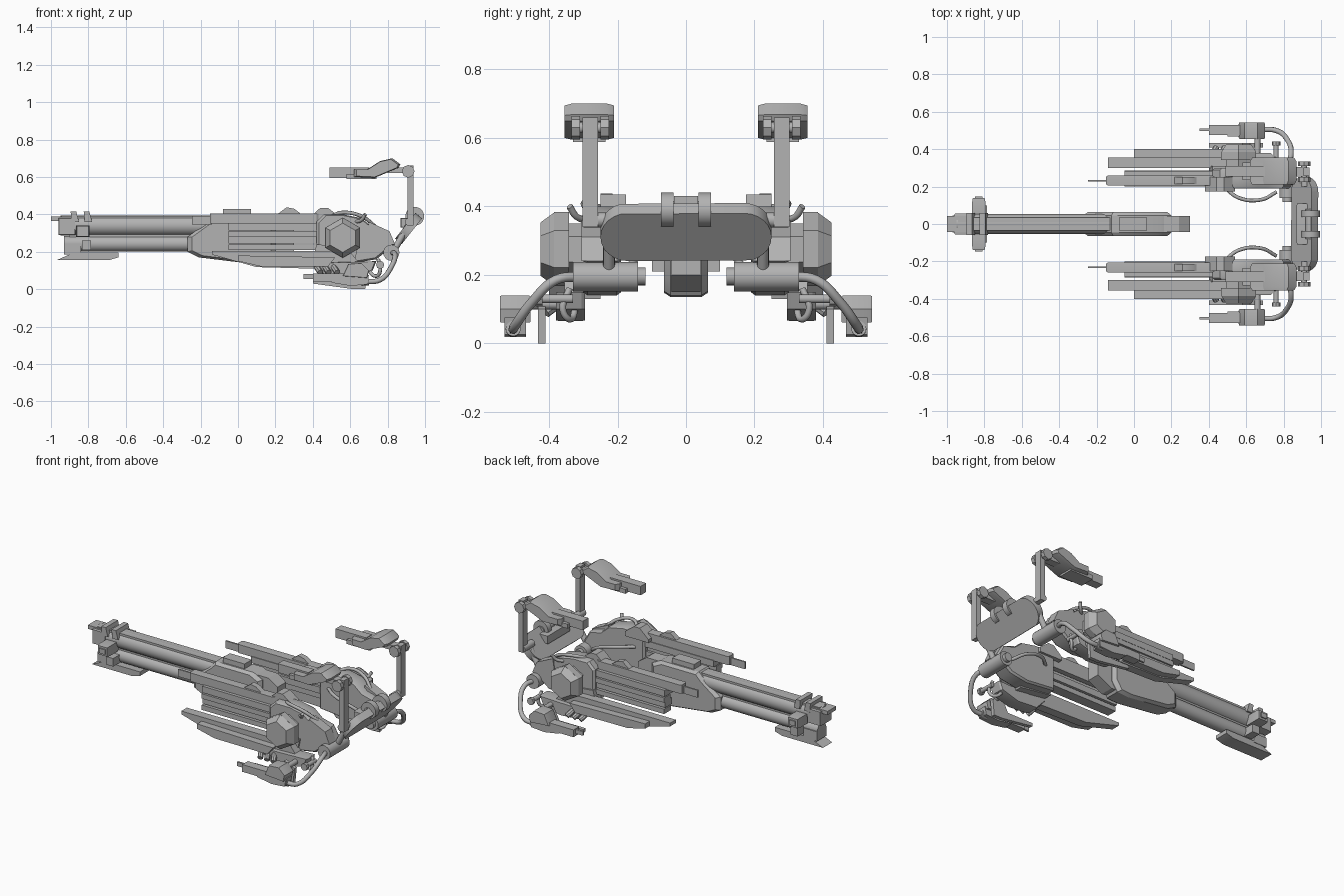
import bpy, bmesh, math
from mathutils import Vector

if "Cube" in bpy.data.objects:
    bpy.data.objects.remove(bpy.data.objects["Cube"])

gray = bpy.data.materials.new("gunmetal grey")
gray.diffuse_color = (0.45, 0.45, 0.45, 1)
gray.use_nodes = True
gray.node_tree.nodes["Principled BSDF"].inputs["Base Color"].default_value = gray.diffuse_color


def finish(name, bm):
    bmesh.ops.recalc_face_normals(bm, faces=bm.faces)
    me = bpy.data.meshes.new(name)
    bm.to_mesh(me)
    bm.free()
    me.materials.append(gray)
    ob = bpy.data.objects.new(name, me)
    bpy.context.collection.objects.link(ob)
    return ob


def prism(name, pts, y0, y1, ch=0.0):
    """Side profile (x, z) extruded from y0 to y1, caps narrowed by ch."""
    bm = bmesh.new()
    cx = sum(p[0] for p in pts) / len(pts)
    cz = sum(p[1] for p in pts) / len(pts)
    d = min(ch, abs(y1 - y0) * 0.3) * (1 if y1 > y0 else -1)
    k = 1 - ch * 5
    levels = [(y0, k), (y0 + d, 1), (y1 - d, 1), (y1, k)] if ch else [(y0, 1), (y1, 1)]
    rings = [[bm.verts.new((cx + (x - cx) * s, y, cz + (z - cz) * s)) for x, z in pts]
             for y, s in levels]
    n = len(pts)
    for a, b in zip(rings, rings[1:]):
        for i in range(n):
            bm.faces.new((a[i], a[(i + 1) % n], b[(i + 1) % n], b[i]))
    bm.faces.new(rings[0])
    bm.faces.new(rings[-1])
    return finish(name, bm)


def box(name, x0, x1, y0, y1, z0, z1, ch=0.0):
    return prism(name, [(x0, z0), (x1, z0), (x1, z1), (x0, z1)], y0, y1, ch)


def rod(name, a, b, r, n=16, r2=None):
    a, b = Vector(a), Vector(b)
    bm = bmesh.new()
    bmesh.ops.create_cone(bm, cap_ends=True, segments=n, radius1=r,
                          radius2=r if r2 is None else r2, depth=(b - a).length)
    q = (b - a).to_track_quat('Z', 'Y').to_matrix().to_4x4()
    q.translation = (a + b) / 2
    bmesh.ops.transform(bm, matrix=q, verts=bm.verts)
    return finish(name, bm)


def hose(name, pts, r):
    cu = bpy.data.curves.new(name, 'CURVE')
    cu.dimensions = '3D'
    cu.bevel_depth, cu.bevel_resolution, cu.resolution_u = r, 2, 6
    cu.use_fill_caps = True
    sp = cu.splines.new('BEZIER')
    sp.bezier_points.add(len(pts) - 1)
    for bp, p in zip(sp.bezier_points, pts):
        bp.co = p
        bp.handle_left_type = bp.handle_right_type = 'AUTO'
    cu.materials.append(gray)
    ob = bpy.data.objects.new(name, cu)
    bpy.context.collection.objects.link(ob)


# Central cannon: receiver, rear block, barrels
prism("cannon_receiver", [(-.27, .28), (-.27, .2), (-.21, .17), (.08, .135), (.16, .14),
                          (.2, .2), (.2, .37), (.14, .4), (-.12, .4), (-.16, .36)], -.065, .065, .02)
prism("cannon_rear", [(.1, .16), (.2, .15), (.3, .2), (.3, .35), (.24, .39), (.1, .39)], -.042, .042)
box("top_sight", -.08, .07, -.035, .035, .39, .43)
rod("upper_barrel", (-.95, 0, .34), (-.12, 0, .34), .053, 24)
box("upper_barrel_spine", -.94, -.12, -.035, .035, .36, .392)
rod("lower_barrel", (-.93, 0, .243), (-.25, 0, .243), .042, 24)
box("barrel_web", -.9, -.2, -.02, .02, .24, .34)
box("muzzle_top_plate", -1, -.86, -.042, .042, .365, .388)
box("muzzle_collar", -.96, -.87, -.057, .057, .29, .38, .01)
box("lower_muzzle_collar", -.93, -.84, -.048, .048, .185, .245)
prism("muzzle_bottom_plate", [(-.97, .155), (-.69, .155), (-.64, .17), (-.64, .195), (-.88, .195)], -.045, .045)
for x in (-.89, -.82):
    prism("muzzle_fin", [(x, .36), (x + .04, .36), (x + .025, .415), (x - .005, .415)], -.06, .06)
for s in (-1, 1):
    box("muzzle_lug", -.865, -.795, s * .03, s * .14, .28, .34, .02)
    box("muzzle_lug_cap", -.85, -.81, s * .13, s * .147, .295, .325)
    box("lower_muzzle_lug", -.835, -.785, s * .03, s * .1, .21, .26)

# Tilted back panel with rounded ends, plus its rings
bm = bmesh.new()
vs = []
for off in (0, 1):
    ring = []
    for i in range(24):
        a = 2 * math.pi * i / 24
        u = .085 * math.sin(a)
        y = .08 * math.cos(a) + (.17 if math.cos(a) >= 0 else -.17)
        ring.append(bm.verts.new((.93 + .65 * u - off * .035, y, .31 + .82 * u + off * .03)))
    vs.append(ring)
for i in range(24):
    j = (i + 1) % 24
    bm.faces.new((vs[0][i], vs[0][j], vs[1][j], vs[1][i]))
bm.faces.new(vs[0])
bm.faces.new(vs[1])
finish("back_panel", bm)
box("panel_bridge", .87, .93, -.11, .11, .33, .38, .01)
rod("panel_axle", (.94, -.08, .385), (.94, .08, .385), .022)

for s in (-1, 1):
    def Y(*ys):
        return [s * y for y in ys]

    rod("panel_ring", (.945, s * .037, .39), (.945, s * .073, .39), .05, 20)

    # Mast and raised arm pod
    box("mast", .905, .937, *Y(.257, .302), .34, .66)
    rod("mast_foot", (.915, s * .2, .36), (.915, s * .3, .36), .022)
    rod("mast_lower_link", (.91, s * .225, .34), (.83, s * .225, .2), .017)
    for y in (.225, .31):
        rod("mast_head", (.91, s * y, .63), (.91, s * (y + .025), .63), .034, 8)
    rod("mast_pin", (.91, s * .23, .63), (.91, s * .33, .63), .016)
    box("pod_arm", .8, .9, *Y(.255, .305), .62, .65)
    prism("raised_pod", [(.62, .6), (.73, .595), (.86, .65), (.868, .668), (.825, .7),
                         (.76, .685), (.69, .64), (.62, .64)], *Y(.21, .355), .02)
    box("raised_pod_rail", .49, .7, *Y(.255, .31), .595, .65)
    box("raised_pod_lower_rail", .58, .74, *Y(.235, .33), .588, .615)

    # Side body
    prism("side_body", [(.42, .16), (.62, .14), (.74, .16), (.84, .24), (.8, .31), (.72, .33),
                        (.66, .38), (.56, .4), (.46, .4), (.42, .36)], *Y(.19, .3), .012)
    prism("body_top_wedge", [(.38, .38), (.44, .435), (.48, .435), (.54, .39), (.54, .36), (.38, .36)],
          *Y(.175, .25))
    prism("body_rear_plate", [(.68, .24), (.84, .24), (.81, .31), (.7, .36)], *Y(.24, .305))
    rod("hex_hub", (.56, s * .29, .275), (.56, s * .35, .275), .075, 6)
    rod("hex_cap", (.56, s * .342, .275), (.56, s * .385, .275), .108, 6)
    rod("hex_cap_face", (.56, s * .384, .275), (.56, s * .425, .275), .108, 6, .078)
    rod("cross_cylinder", (.82, s * .14, .195), (.82, s * .33, .195), .043, 20)
    rod("cross_cylinder_end", (.82, s * .118, .195), (.82, s * .15, .195), .026, 16)

    # Long guns and rails
    box("top_gun", -.15, .43, *Y(.205, .26), .35, .405, .008)
    box("top_gun_tip", -.245, -.14, *Y(.226, .236), .345, .39)
    prism("top_gun_sight", [(.21, .4), (.26, .438), (.3, .43), (.34, .4)], *Y(.215, .25))
    box("top_gun_carrier", -.05, .5, *Y(.2, .28), .315, .355)
    box("upper_rail", -.05, .45, *Y(.225, .285), .28, .31)
    box("middle_rail", -.05, .46, *Y(.21, .275), .245, .285)
    box("lower_rail", -.05, .46, *Y(.22, .285), .21, .24)

    # Long low blade and its outer ledge
    prism("lower_blade", [(-.14, .205), (-.14, .185), (.1, .118), (.58, .105), (.64, .15), (.6, .2), (.45, .205)],
          *Y(.3, .355))
    prism("blade_ledge", [(0, .18), (0, .15), (.12, .122), (.48, .12), (.52, .17)], *Y(.35, .4))
    prism("blade_strut", [(.4, .16), (.62, .13), (.64, .22), (.42, .24)], *Y(.25, .31))
    prism("under_block", [(.4, .14), (.46, .075), (.6, .065), (.72, .1), (.74, .15)], *Y(.295, .38), .01)
    for i in range(3):
        rod("vent_peg", (.42 + i * .045, s * .37, .12), (.44 + i * .045, s * .41, .09), .016, 8)

    # Low outer pod
    prism("outer_pod", [(.56, .07), (.69, .06), (.7, .1), (.66, .14), (.59, .135)], *Y(.455, .543), .008)
    prism("outer_pod_keel", [(.5, .035), (.6, .018), (.69, .025), (.7, .075), (.5, .08)], *Y(.468, .53))
    box("outer_pod_rail", .4, .62, *Y(.475, .53), .04, .085)
    box("outer_pod_tip", .35, .42, *Y(.498, .51), .055, .08)
    prism("outer_pod_fin", [(.4, .03), (.62, 0), (.68, 0), (.69, .1), (.62, .13), (.58, .05),
                            (.4, .05)], *Y(.41, .433))
    rod("outer_pod_axle", (.66, s * .34, .115), (.66, s * .46, .115), .016)

    # Hoses
    hose("supply_hose", [(.82, s * .3, .195), (.84, s * .38, .185), (.82, s * .45, .12),
                         (.76, s * .5, .05), (.67, s * .505, .04)], .014)
    rod("hose_fitting", (.7, s * .505, .043), (.66, s * .505, .04), .022)
    hose("inner_hose", [(.48, s * .2, .3), (.56, s * .14, .3), (.68, s * .13, .27), (.76, s * .17, .22)], .01)
    hose("top_hose", [(.5, s * .24, .39), (.56, s * .29, .41), (.66, s * .29, .39), (.74, s * .25, .33)], .01)
    hose("side_horn", [(.62, s * .28, .36), (.66, s * .32, .37), (.68, s * .34, .4)], .01)
    hose("lower_hose", [(.68, s * .32, .12), (.74, s * .34, .07), (.76, s * .36, .1), (.75, s * .34, .16)], .01)
    rod("rear_link", (.76, s * .33, .13), (.76, s * .43, .13), .013)
    rod("rear_bolt_cap", (.76, s * .42, .13), (.76, s * .44, .13), .022, 8)

# Smooth the round parts, keep edges sharp
bpy.ops.object.select_all(action='DESELECT')
for ob in bpy.context.scene.objects:
    if ob.type == 'MESH':
        ob.select_set(True)
        bpy.context.view_layer.objects.active = ob
bpy.ops.object.shade_smooth_by_angle(angle=math.radians(30))
